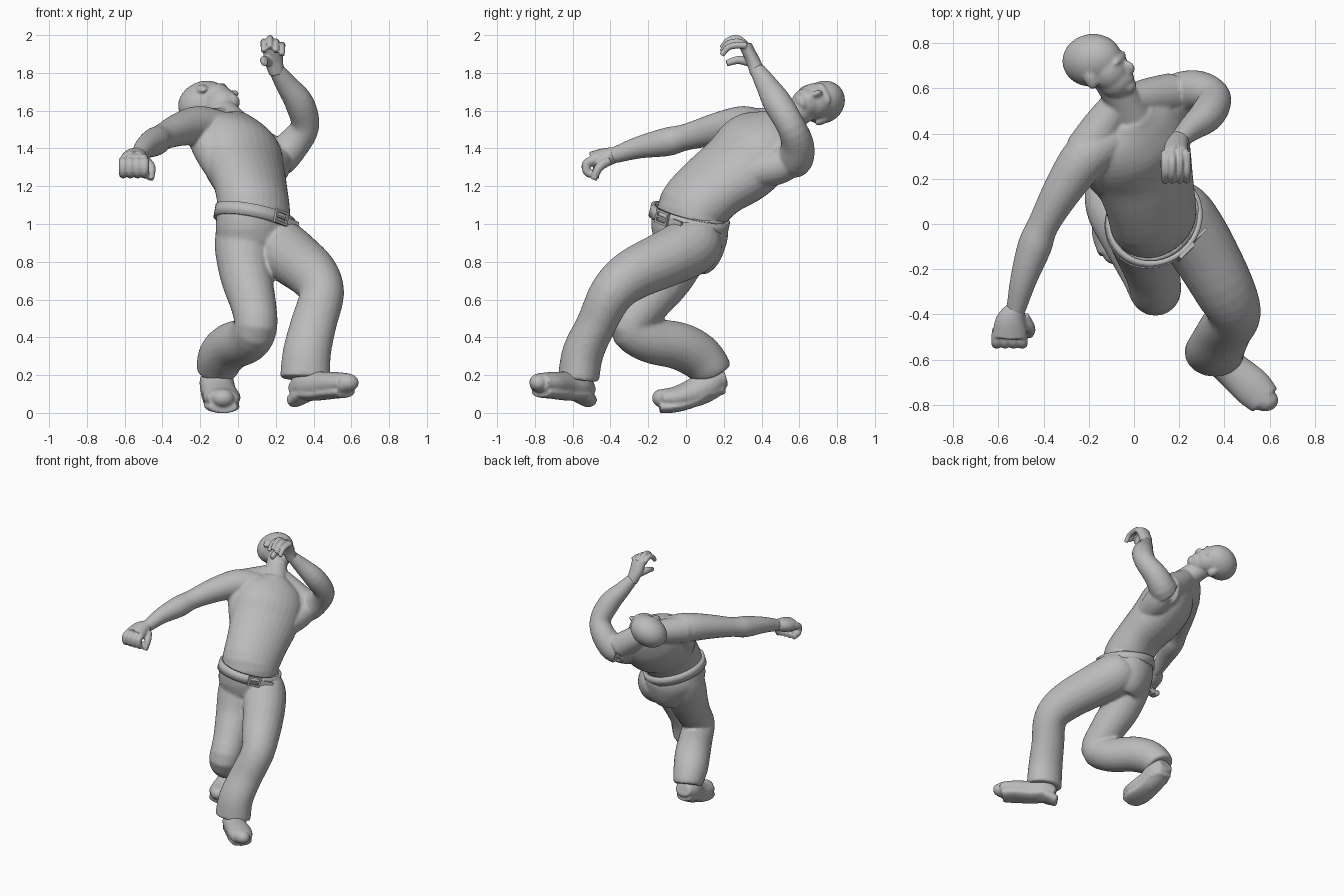
import bpy, bmesh, math
from mathutils import Vector, Matrix

cube = bpy.data.objects.get("Cube")
if cube:
    bpy.data.objects.remove(cube, do_unlink=True)

# Single clay grey material
GREY = (0.5, 0.5, 0.5, 1)
clay = bpy.data.materials.new("clay_grey")
clay.use_nodes = True
clay.diffuse_color = GREY
for node in clay.node_tree.nodes:
    if node.type == 'BSDF_PRINCIPLED':
        node.inputs["Base Color"].default_value = GREY
        node.inputs["Roughness"].default_value = 0.7


def spline(rings, steps):
    """Catmull-Rom interpolation of (x, y, z, half_width, half_depth)."""
    rows = [Vector(r if len(r) == 5 else (*r, r[-1])) for r in rings]
    rows = [rows[0] * 2 - rows[1]] + rows + [rows[-1] * 2 - rows[-2]]
    out = []
    for p, q, r, s in zip(rows, rows[1:], rows[2:], rows[3:]):
        for k in range(steps):
            t = k / steps
            out.append(q + (r - p) * (t / 2) + (p * 2 - q * 5 + r * 4 - s) * (t * t / 2)
                       + (q * 3 - p - r * 3 + s) * (t ** 3 / 2))
    return out + [rows[-2]]


def loft(bm, rings, side=(1, 0, 0), sides=20, steps=4, caps=True):
    """Skin elliptical sections along a path; side is the width direction."""
    rows = spline(rings, steps)
    loops = []
    for i, row in enumerate(rows):
        ahead, behind = rows[min(i + 1, len(rows) - 1)], rows[max(i - 1, 0)]
        tangent = (Vector(ahead[:3]) - Vector(behind[:3])).normalized()
        side_v = Vector(side)
        a = (side_v - tangent * side_v.dot(tangent)).normalized()
        b = tangent.cross(a)
        loop = []
        for k in range(sides):
            ang = math.tau * k / sides
            loop.append(bm.verts.new(Vector(row[:3]) + a * row[3] * math.cos(ang)
                                     + b * row[4] * math.sin(ang)))
        loops.append(loop)
    for lo, hi in zip(loops, loops[1:]):
        for k in range(sides):
            n = (k + 1) % sides
            bm.faces.new((lo[k], lo[n], hi[n], hi[k]))
    if caps:
        bm.faces.new(loops[0])
        bm.faces.new(loops[-1])


def blob(bm, frame, centre, radii):
    m = frame @ Matrix.Translation(centre) @ Matrix.Diagonal((*radii, 1))
    bmesh.ops.create_uvsphere(bm, u_segments=24, v_segments=16, radius=1, matrix=m)


def frame_of(origin, left, front, up):
    m = Matrix((left, front, up)).transposed().to_4x4()
    m.translation = origin
    return m


def finish(bm, name, voxel=0, smooth=4):
    """Turn the mesh into an object, fusing overlapping parts if asked."""
    bmesh.ops.recalc_face_normals(bm, faces=bm.faces)
    for f in bm.faces:
        f.smooth = True
    mesh = bpy.data.meshes.new(name)
    bm.to_mesh(mesh)
    bm.free()
    mesh.materials.append(clay)
    obj = bpy.data.objects.new(name, mesh)
    bpy.context.collection.objects.link(obj)
    if voxel:
        fuse = obj.modifiers.new("fuse", 'REMESH')
        fuse.mode = 'VOXEL'
        fuse.voxel_size = voxel
        fuse.use_smooth_shade = True
        relax = obj.modifiers.new("relax", 'SMOOTH')
        relax.factor = 0.5
        relax.iterations = smooth
    return obj


CHEST_LEFT = Vector((.76, .54, -.36)).normalized()
HIP_LEFT = Vector((.7, .68, -.27)).normalized()

# Torso
bm = bmesh.new()
loft(bm, [(.09, .03, .99, .195, .16), (.085, .035, 1.08, .205, .17),
          (.065, .145, 1.2, .22, .162), (.03, .28, 1.3, .245, .178),
          (.005, .375, 1.4, .25, .182), (-.01, .45, 1.48, .21, .14),
          (-.02, .5, 1.54, .1, .09)], CHEST_LEFT, 32)
# Side muscles under both arms, then shoulder slopes
loft(bm, [(.14, .2, 1.22, .07), (.16, .36, 1.275, .09), (.18, .48, 1.305, .098),
          (.2, .56, 1.34, .09)], (1, 1, 0))
loft(bm, [(-.04, .11, 1.2, .07), (-.09, .18, 1.3, .09), (-.14, .25, 1.4, .1),
          (-.18, .3, 1.48, .095)], (1, 1, 0))
loft(bm, [(-.04, .54, 1.545, .07), (.06, .56, 1.46, .085), (.17, .58, 1.38, .09)])
loft(bm, [(-.06, .55, 1.55, .07), (-.14, .43, 1.525, .09), (-.21, .32, 1.515, .1)])
# Neck and arms
loft(bm, [(0, .45, 1.49, .1), (-.04, .53, 1.55, .08), (-.09, .61, 1.6, .074),
          (-.13, .67, 1.63, .07)])
loft(bm, [(-.1, .38, 1.5, .1), (-.21, .3, 1.52, .105), (-.31, .16, 1.5, .088),
          (-.4, 0, 1.46, .07), (-.44, -.1, 1.435, .076), (-.49, -.25, 1.405, .059),
          (-.525, -.39, 1.36, .042)])
loft(bm, [(.12, .5, 1.37, .1), (.2, .57, 1.34, .1), (.29, .59, 1.42, .088),
          (.355, .555, 1.52, .076), (.325, .485, 1.64, .077), (.255, .425, 1.74, .058),
          (.2, .375, 1.82, .041)], (1, 1, 0))

# Head, turned to the side and tipped back
face = Vector((.88, .2, .42)).normalized()
crown = Vector((-.35, .88, .3)).normalized()
head = frame_of(Vector((-.165, .7, 1.64)), crown.cross(face), face, crown)
blob(bm, head, (0, -.01, .03), (.108, .138, .118))
blob(bm, head, (0, .05, -.03), (.096, .09, .1))
blob(bm, head, (0, .058, -.08), (.08, .085, .085))
blob(bm, head, (0, .108, -.125), (.045, .036, .032))
blob(bm, head, (0, .118, .012), (.065, .022, .018))
blob(bm, head, (0, .142, -.042), (.018, .03, .034))
blob(bm, head, (0, .128, -.09), (.034, .02, .016))
for s in (-1, 1):
    blob(bm, head, (s * .102, -.005, -.025), (.016, .028, .043))
finish(bm, "upper_body", .008, 7)

# Clenched right hand
bm = bmesh.new()
loft(bm, [(-.52, -.37, 1.367, .041), (-.545, -.43, 1.352, .068, .05),
          (-.55, -.5, 1.335, .078, .048)])
for i in range(4):
    x = -.608 + .038 * i
    loft(bm, [(x, -.48, 1.34, .022), (x, -.525, 1.322, .024),
              (x, -.52, 1.272, .023), (x, -.46, 1.262, .022)], sides=12)
loft(bm, [(-.49, -.41, 1.335, .027), (-.46, -.46, 1.3, .024), (-.463, -.49, 1.235, .019)],
     sides=12)
finish(bm, "right_fist", .006, 4)

# Raised left hand with curled fingers
bm = bmesh.new()
loft(bm, [(.205, .38, 1.8, .041), (.188, .352, 1.87, .05, .036),
          (.185, .315, 1.945, .056, .034)])
for i in range(4):
    x = .137 + .032 * i
    drop = .018 * abs(i - 1)
    loft(bm, [(x, .32, 1.945, .019), (x, .275, 1.982 - drop, .018),
              (x, .225, 1.972 - drop, .017), (x, .188, 1.93 - drop, .015)], sides=12)
loft(bm, [(.165, .34, 1.86, .028), (.138, .275, 1.868, .022), (.142, .215, 1.85, .017)],
     sides=12)
finish(bm, "left_hand", .005, 3)

# Trousers
bm = bmesh.new()
loft(bm, [(.085, .02, 1.04, .208, .178), (.078, .01, .995, .21, .18),
          (.088, .03, .93, .212, .182), (.1, .03, .85, .17, .15),
          (.11, 0, .78, .12, .11)], HIP_LEFT, 32)
loft(bm, [(.16, .06, .93, .15), (.21, .02, .88, .158), (.295, -.1, .818, .15),
          (.398, -.285, .73, .136), (.443, -.395, .63, .119), (.4, -.475, .47, .122, .106),
          (.365, -.545, .32, .128, .11), (.355, -.57, .18, .134, .11)])
loft(bm, [(.03, .01, .95, .15), (.03, -.03, .86, .152), (.045, -.1, .72, .138),
          (.08, -.21, .58, .122), (.095, -.295, .46, .114), (.055, -.2, .388, .12),
          (-.03, -.04, .355, .126), (-.085, .06, .305, .124), (-.11, .125, .24, .112),
          (-.118, .145, .205, .1)])
finish(bm, "trousers", .01, 10)

# Shoes: rounded upper, sole and heel block
left_path = [(.3, -.52, .115, .055, .045), (.36, -.57, .145, .08, .085),
             (.43, -.64, .145, .08, .075), (.52, -.72, .155, .088, .062),
             (.58, -.78, .16, .076, .05)]
right_path = [(-.12, .21, .19, .06, .045), (-.115, .14, .165, .09, .085),
              (-.1, .05, .11, .092, .078), (-.085, -.05, .082, .1, .06),
              (-.08, -.13, .078, .08, .047)]
for name, path, side, down in (("left_shoe", left_path, (.7, .7, 0), (-.01, .01, -.048)),
                               ("right_shoe", right_path, (1, .1, 0), (0, -.01, -.048))):
    bm = bmesh.new()
    loft(bm, path, side)
    sole = [(x + down[0], y + down[1], z + down[2], w * .95, .032) for x, y, z, w, h in path]
    loft(bm, sole, side)
    loft(bm, [(x, y, z - .012, w, .03) for x, y, z, w, h in sole[:2]], side)
    blob(bm, Matrix(), path[-1][:3], (.06, .05, .048))
    finish(bm, name, .008, 6)

# Belt band around the waist
belt_up = Vector((.18, .22, 1)).normalized()
belt_left = (HIP_LEFT - belt_up * HIP_LEFT.dot(belt_up)).normalized()
belt_front = belt_left.cross(belt_up)
centre = Vector((.087, .018, 1.028))
bm = bmesh.new()
loft(bm, [(*(centre + belt_up * h), .217, .19) for h in (-.033, .033)],
     belt_left, 48, 1, False)
belt = finish(bm, "belt")
band = belt.modifiers.new("thickness", 'SOLIDIFY')
band.thickness = .022
band.offset = 0

# Buckle frame, prong and loose strap end
belt_frame = frame_of(centre, belt_left, belt_front, belt_up)
bm = bmesh.new()
for place, size in (((0, .202, .03), (.09, .016, .012)), ((0, .202, -.03), (.09, .016, .012)),
                    ((.04, .202, 0), (.012, .016, .07)), ((-.04, .202, 0), (.012, .016, .07)),
                    ((0, .206, 0), (.08, .01, .01)), ((.09, .19, -.008), (.1, .012, .045))):
    bmesh.ops.create_cube(bm, size=1, matrix=belt_frame @ Matrix.Translation(place)
                          @ Matrix.Diagonal((*size, 1)))
buckle = finish(bm, "buckle")
for obj in (belt, buckle):
    bpy.ops.object.select_all(action='DESELECT')
    obj.select_set(True)
    bpy.context.view_layer.objects.active = obj
    bpy.ops.object.shade_smooth_by_angle()
